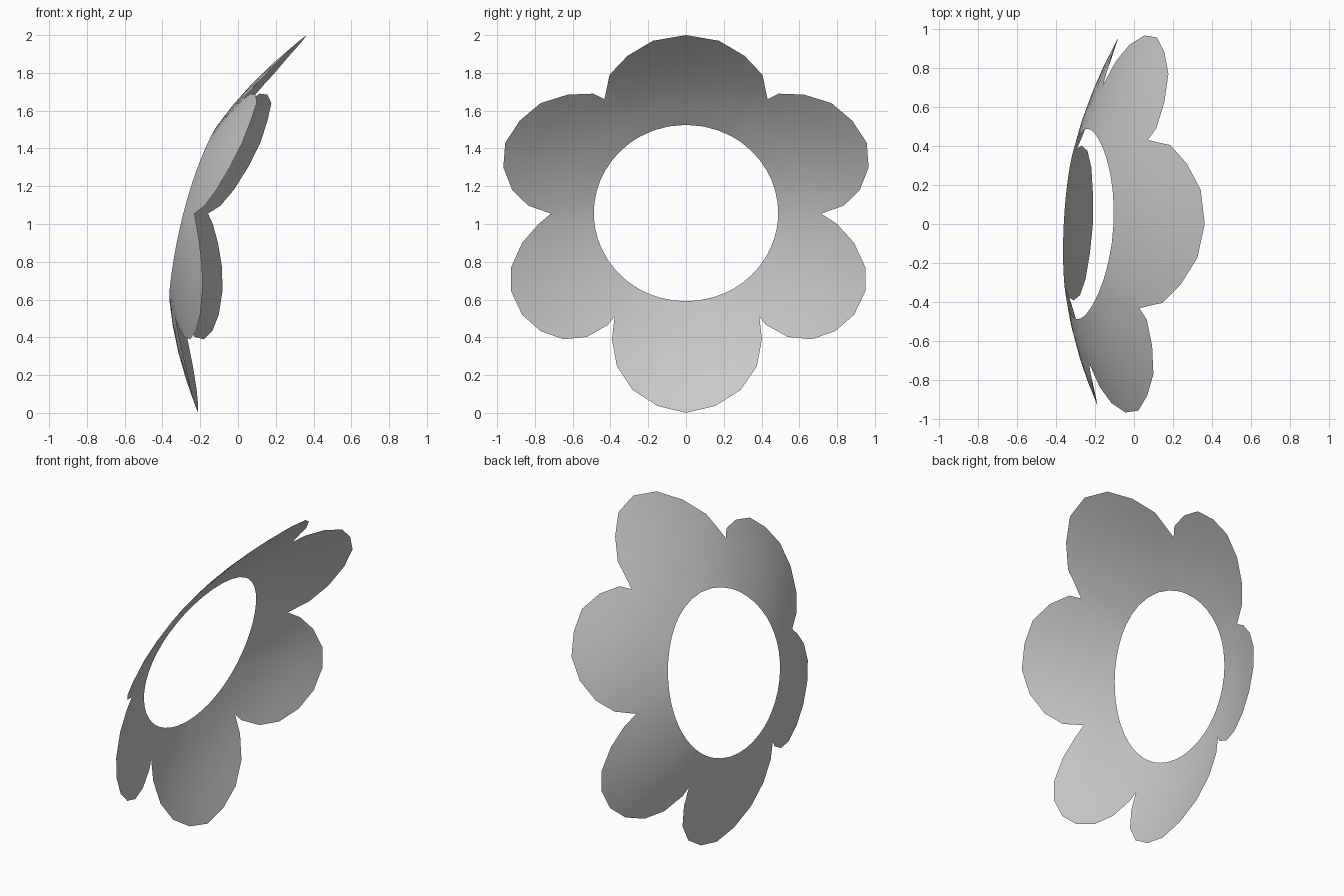
import bpy, bmesh, math

if "Cube" in bpy.data.objects:
    bpy.data.objects.remove(bpy.data.objects["Cube"])

CZ = 1.058                 # height of the hole centre
HOLE_Y, HOLE_Z = 0.488, 0.467
RINGS = 4

# Petal outline of the +y half (y, z), from the top tip to the bottom tip
HALF = [(0, 2.0), (0.175, 1.97), (0.31, 1.89), (0.405, 1.79), (0.415, 1.74), (0.432, 1.66),
        (0.49, 1.69), (0.625, 1.685), (0.77, 1.64), (0.88, 1.547), (0.957, 1.43),
        (0.967, 1.30), (0.92, 1.18), (0.835, 1.097), (0.715, 1.055),
        (0.80, 1.0), (0.89, 0.90), (0.95, 0.77), (0.95, 0.645), (0.89, 0.52),
        (0.79, 0.433), (0.665, 0.39), (0.54, 0.402), (0.425, 0.465), (0.388, 0.51),
        (0.402, 0.39), (0.375, 0.247), (0.29, 0.122), (0.155, 0.037), (0, 0)]


def bend(y, z):
    """Depth of the cupped, slightly twisted flower sheet."""
    w = z - CZ
    return -0.3265 + 0.05 * y + 0.256 * w + 0.26 * y * y + 0.43 * w * w + 0.08 * w ** 3


def mirrored(y, z):
    return (-y * (0.975 if z < 1.03 else 1.0), z)


# Full outline: the half plus its mirror
outline = HALF + [mirrored(y, z) for y, z in reversed(HALF[1:-1])]

# Rings of vertices from the hole edge out to the petal edge
bm = bmesh.new()
rings = []
for i in range(RINGS + 1):
    t = i / RINGS
    ring = []
    for y, z in outline:
        a = math.atan2(y, z - CZ)
        py = (1 - t) * HOLE_Y * math.sin(a) + t * y
        pz = (1 - t) * (CZ + HOLE_Z * math.cos(a)) + t * z
        ring.append(bm.verts.new((bend(py, pz), py, pz)))
    rings.append(ring)

n = len(outline)
for inner, outer in zip(rings, rings[1:]):
    for k in range(n):
        m = (k + 1) % n
        bm.faces.new((inner[k], inner[m], outer[m], outer[k])).smooth = True
bmesh.ops.recalc_face_normals(bm, faces=bm.faces)

mesh = bpy.data.meshes.new("flower_petals")
bm.to_mesh(mesh)
bm.free()
bpy.context.collection.objects.link(bpy.data.objects.new("flower_petals", mesh))
